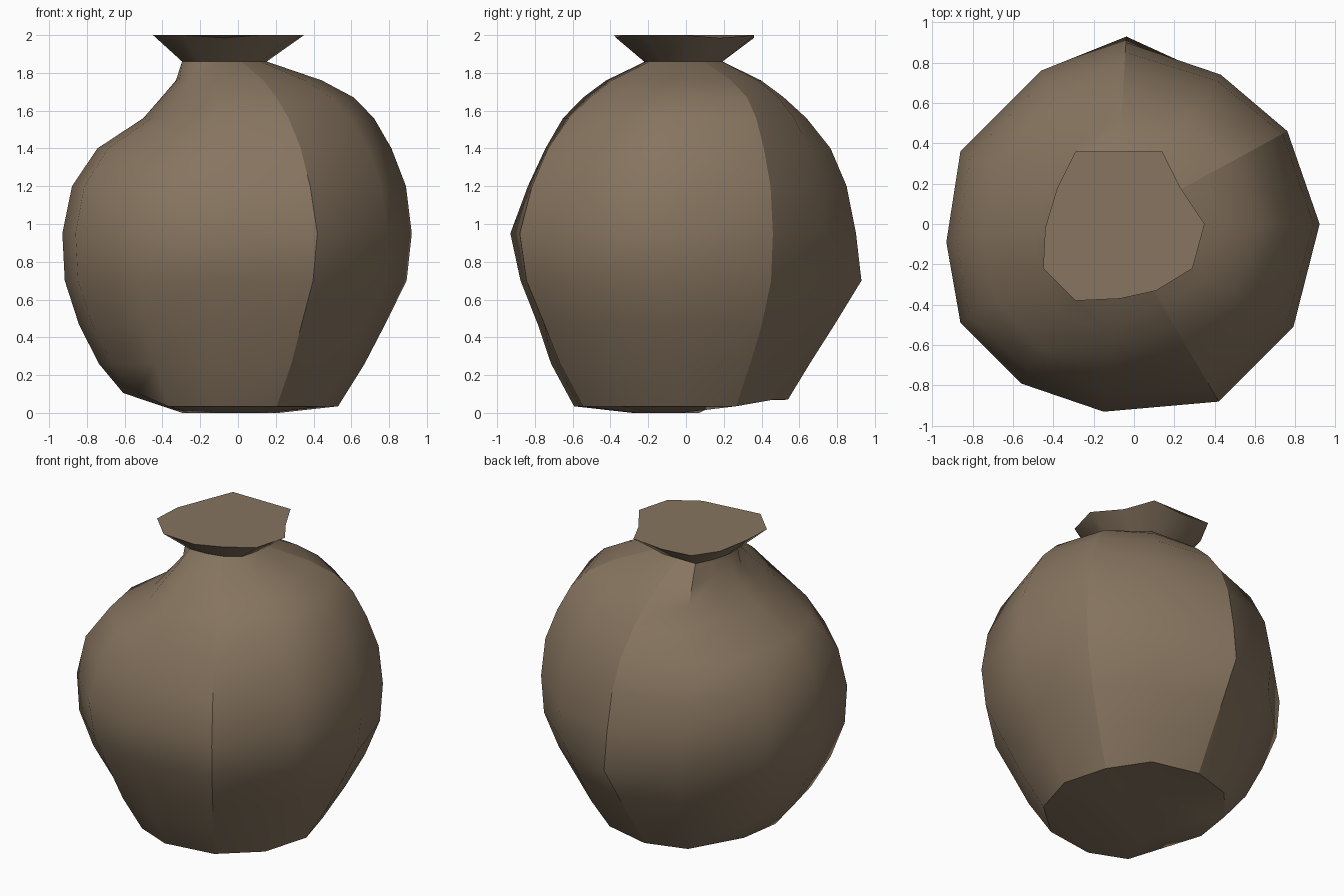
import bpy
import bmesh
import math
from mathutils import Vector

cube = bpy.data.objects.get("Cube")
if cube:
    bpy.data.objects.remove(cube)

clay = bpy.data.materials.new("brown_clay")
clay.use_nodes = True
color = (0.24, 0.175, 0.115, 1)
clay.diffuse_color = color
clay.node_tree.nodes["Principled BSDF"].inputs["Base Color"].default_value = color

# Plan outlines, clockwise from the back: widest girth and flared rim
girth = [(-.04, .90), (.43, .74), (.76, .46), (.92, 0), (.79, -.51), (.42, -.88),
         (-.15, -.93), (-.56, -.79), (-.86, -.49), (-.93, -.09), (-.86, .36), (-.46, .76)]
rim = [(-.07, .36), (.14, .36), (.23, .18), (.35, 0), (.29, -.22), (.11, -.33),
       (-.07, -.37), (-.29, -.38), (-.45, -.22), (-.44, -.02), (-.38, .18), (-.29, .36)]
girth = [Vector(p) for p in girth]
rim = [Vector(p) for p in rim]
neck_centre = Vector((-.1, -.02))
neck = [neck_centre.lerp(p, .56) for p in rim]
foot_centre = Vector((-.04, -.03))
foot = [foot_centre + p.normalized() * .57 for p in girth]

# Columns around the pot that differ, with how strongly they do
dented = {7: .7, 8: 1.15, 9: 1, 10: 1.1, 11: .4}
raised = {1: .6, 2: 1.2, 3: 1, 4: .7}
full_side = {2: .7, 8: 1, 9: 1, 10: .5}
flat_front = {5: .4, 6: 1, 7: .4}
bulged_back = {0: 1}
creases = (0, 2, 5)

# Profiles: height, spread towards the girth, then (column group, change) pairs
shoulder = [(1.76, .29, ((dented, -.23), (raised, .09))),
            (1.67, .46, ((dented, -.28), (raised, .14))),
            (1.56, .63, ((dented, -.30), (raised, .11), (flat_front, -.02))),
            (1.4, .81, ((dented, -.10), (raised, .05), (flat_front, -.07))),
            (1.2, .93, ((dented, -.01), (raised, .03), (flat_front, -.06))),
            (.95, 1, ())]
belly = [(.7, .93, ((full_side, .03), (bulged_back, .15), (flat_front, -.09))),
         (.47, .64, ((full_side, .09), (bulged_back, .05), (flat_front, -.07))),
         (.26, .36, ((full_side, .04), (bulged_back, -.04)))]


def ring(bm, points, heights):
    return [bm.verts.new((p.x, p.y, z)) for p, z in zip(points, heights)]


def bridge(bm, upper, lower):
    n = len(upper)
    for i in range(n):
        j = (i + 1) % n
        bm.faces.new((upper[i], upper[j], lower[j], lower[i]))


def finish(bm, name, angle):
    bmesh.ops.recalc_face_normals(bm, faces=bm.faces)
    mesh = bpy.data.meshes.new(name)
    bm.to_mesh(mesh)
    bm.free()
    mesh.materials.append(clay)
    obj = bpy.data.objects.new(name, mesh)
    bpy.context.collection.objects.link(obj)
    bpy.ops.object.select_all(action='DESELECT')
    obj.select_set(True)
    bpy.context.view_layer.objects.active = obj
    bpy.ops.object.shade_smooth_by_angle(angle=math.radians(angle), keep_sharp_edges=True)


# Lumpy body: dented left shoulder, raised right shoulder, low bulge at the back
bm = bmesh.new()
rings = [ring(bm, neck, [1.86] * 12)]
for ends, profile in ((neck, shoulder), (foot, belly)):
    for z, spread, changes in profile:
        points = []
        for i in range(12):
            t = spread + sum(change * group.get(i, 0) for group, change in changes)
            points.append(ends[i].lerp(girth[i], t))
        rings.append(ring(bm, points, [z] * 12))
foot_heights = [.035 + (.07 if p.x < -.4 else .035 if p.y > .3 else 0) for p in foot]
rings.append(ring(bm, foot, foot_heights))
sole = [foot_centre.lerp(p, .45) for p in foot]
rings.append(ring(bm, sole, [.06 if p.y > .1 else 0 for p in sole]))
for upper, lower in zip(rings, rings[1:]):
    bridge(bm, upper, lower)
bm.faces.new(rings[-1])

# Hard vertical folds
for upper, lower in zip(rings[:-2], rings[1:-1]):
    for i in creases:
        bm.edges.get((upper[i], lower[i])).smooth = False
finish(bm, "pot_body", 40)

# Flared rim with a closed, slightly uneven top
bm = bmesh.new()
top = ring(bm, rim, [2 - (.015 if i in (0, 2, 6, 10) else 0) for i in range(12)])
bottom = ring(bm, neck, [1.86] * 12)
bridge(bm, top, bottom)
bm.faces.new(top)
finish(bm, "pot_rim", 60)
